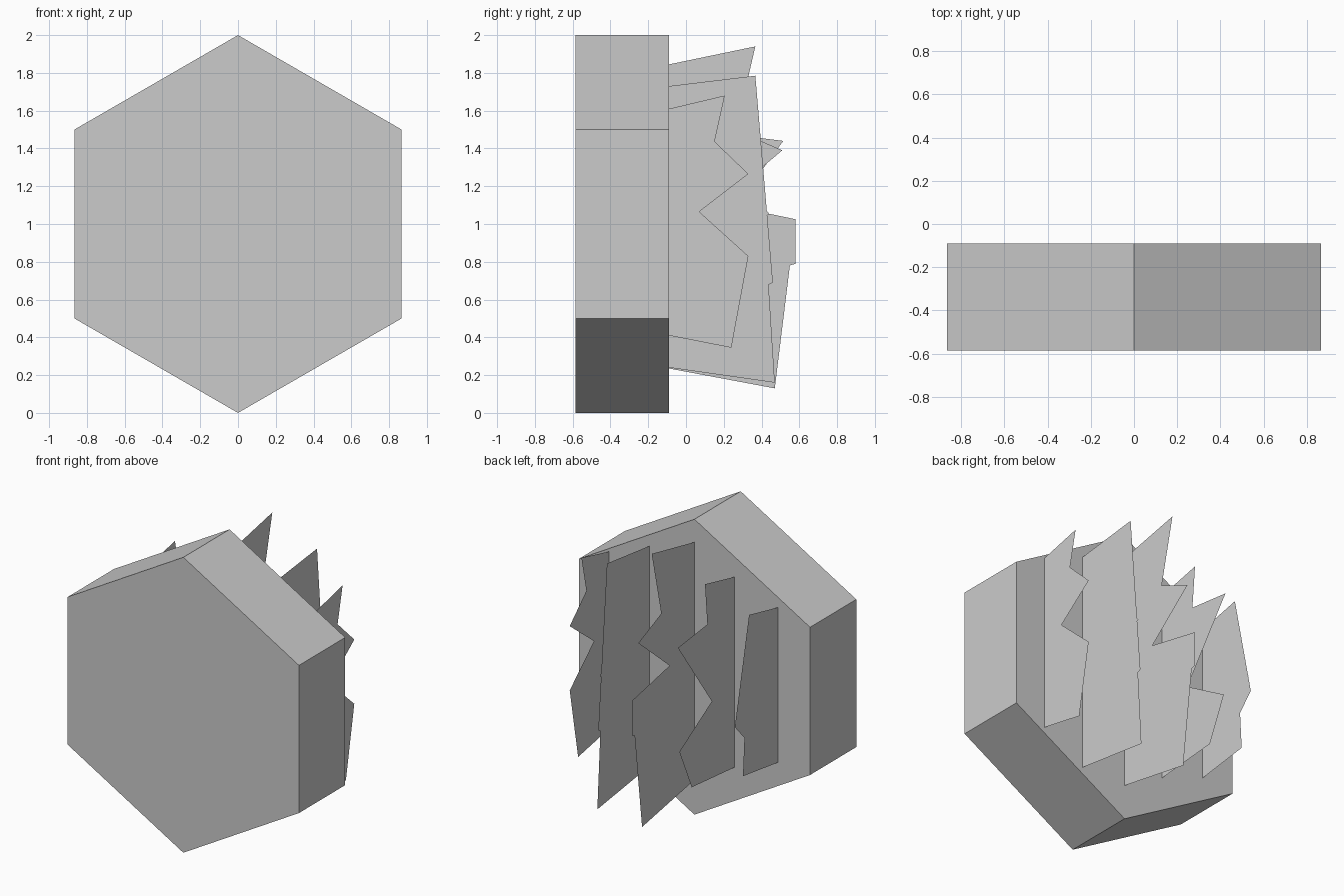
import bpy, bmesh, math

if "Cube" in bpy.data.objects:
    bpy.data.objects.remove(bpy.data.objects["Cube"])

BACK = -0.09    # rear face of the hexagonal slab
FRONT = -0.585


def mesh_object(name, bm):
    mesh = bpy.data.meshes.new(name)
    bm.to_mesh(mesh)
    bm.free()
    obj = bpy.data.objects.new(name, mesh)
    bpy.context.collection.objects.link(obj)
    return obj


# Hexagonal slab, point up
bm = bmesh.new()
ring = [(math.sin(i * math.pi / 3), FRONT, 1 + math.cos(i * math.pi / 3)) for i in range(6)]
face = bm.faces.new([bm.verts.new(p) for p in ring])
ext = bmesh.ops.extrude_face_region(bm, geom=[face], use_keep_orig=True)
moved = [e for e in ext["geom"] if isinstance(e, bmesh.types.BMVert)]
bmesh.ops.translate(bm, vec=(0, BACK - FRONT, 0), verts=moved)
bmesh.ops.recalc_face_normals(bm, faces=bm.faces)
mesh_object("hexagon_slab", bm)

# Flat jagged fins: x position, top and bottom z at the slab, then tips and valleys (y, z)
fins = [
    (0.64, 1.61, 0.41, [(.205, 1.68), (.075, 1.51), (.33, 1.265), (.07, 1.065),
                        (.33, .83), (.05, .63), (.24, .345)]),
    (0.335, 1.73, 0.24, [(.367, 1.785), (.08, 1.51), (.443, 1.05), (.08, .94),
                         (.46, .69), (.055, .48), (.47, .16)]),
    (0.0, 1.845, 0.235, [(.367, 1.94), (.08, 1.577), (.51, 1.39), (.175, 1.11), (.58, 1.025),
                         (.077, .935), (.58, .79), (.055, .62), (.47, .13)]),
    (-0.30, 1.69, 0.40, [(.225, 1.76), (.152, 1.485), (.515, 1.44), (.152, .94),
                         (.50, .73), (.13, .68), (.367, .44)]),
    (-0.625, 1.57, 0.52, [(.218, 1.637), (.028, 1.48), (.35, 1.05), (.06, 1.015),
                          (.37, .935), (.136, .68), (.283, .57)]),
]
for i, (x, top, bottom, edge) in enumerate(fins, 1):
    bm = bmesh.new()
    outline = [(BACK, top)] + edge + [(BACK, bottom)]
    bm.faces.new([bm.verts.new((x, y, z)) for y, z in outline])
    bmesh.ops.triangulate(bm, faces=bm.faces)
    bmesh.ops.dissolve_limit(bm, angle_limit=0.01, verts=bm.verts, edges=bm.edges)
    mesh_object(f"jagged_fin_{i}", bm)
